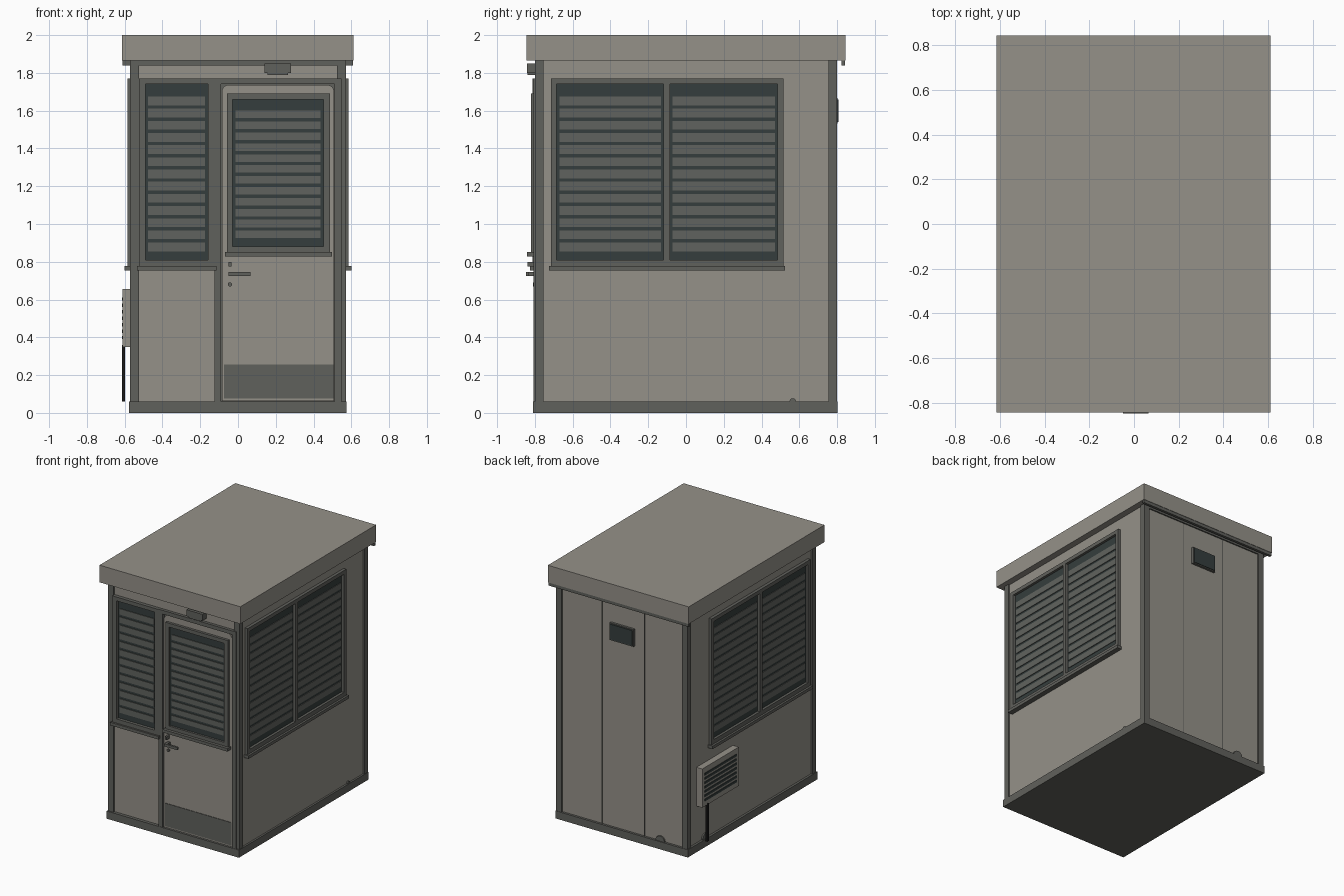
import bpy, bmesh, math
from mathutils import Matrix, Vector

if "Cube" in bpy.data.objects:
    bpy.data.objects.remove(bpy.data.objects["Cube"])


def material(name, rgb):
    m = bpy.data.materials.new(name)
    m.diffuse_color = (*rgb, 1)
    m.use_nodes = True
    m.node_tree.nodes["Principled BSDF"].inputs["Base Color"].default_value = m.diffuse_color
    return m


LIGHT = material("warm_grey_panel", (0.30, 0.285, 0.25))
DARK = material("dark_grey_frame", (0.118, 0.119, 0.107))
SLAT = material("blind_grey", (0.118, 0.124, 0.113))
GLASS = material("dark_glass", (0.036, 0.048, 0.047))
BLACK = material("black_rubber", (0.010, 0.010, 0.010))


def finish(name, bm, mat):
    bmesh.ops.recalc_face_normals(bm, faces=bm.faces)
    me = bpy.data.meshes.new(name)
    bm.to_mesh(me)
    bm.free()
    me.materials.append(mat)
    ob = bpy.data.objects.new(name, me)
    bpy.context.collection.objects.link(ob)
    return ob


def boxes(name, mat, *specs):
    """One object made of boxes given as (x0, x1, y0, y1, z0, z1)."""
    bm = bmesh.new()
    for x0, x1, y0, y1, z0, z1 in specs:
        size = Matrix.Diagonal((abs(x1 - x0), abs(y1 - y0), abs(z1 - z0), 1))
        mid = Vector((x0 + x1, y0 + y1, z0 + z1)) / 2
        bmesh.ops.create_cube(bm, size=1, matrix=Matrix.Translation(mid) @ size)
    return finish(name, bm, mat)


def on(side, u0, u1, d0, d1, z0, z1):
    """Box on a wall: u runs along the wall, d is distance outwards from the centre."""
    return {"front": (u0, u1, -d0, -d1, z0, z1), "back": (u0, u1, d0, d1, z0, z1),
            "right": (d0, d1, u0, u1, z0, z1), "left": (-d0, -d1, u0, u1, z0, z1)}[side]


def disc(name, mat, side, u, d, z, r, depth):
    """Round plate lying on a wall."""
    bm = bmesh.new()
    bmesh.ops.create_cone(bm, cap_ends=True, segments=24, radius1=r, radius2=r, depth=depth)
    axis = {"front": (0, -1, 0), "back": (0, 1, 0), "right": (1, 0, 0), "left": (-1, 0, 0)}[side]
    rot = Vector((0, 0, 1)).rotation_difference(Vector(axis)).to_matrix().to_4x4()
    x, _, y, _, zz, _ = on(side, u, u, d, d, z, z)
    bm.transform(Matrix.Translation((x, y, zz)) @ rot)
    ob = finish(name, bm, mat)
    bpy.ops.object.select_all(action="DESELECT")
    ob.select_set(True)
    bpy.context.view_layer.objects.active = ob
    bpy.ops.object.shade_smooth_by_angle(angle=math.radians(35))


def window(name, side, p, outer, inner, slat_z, count, depth, sill_out, mullion=None):
    """Framed window with glass, blind slats and a sill."""
    u0, u1, z0, z1 = outer
    a0, a1, b0, b1 = inner
    d = p + depth
    bars = [on(side, u0, a0, p, d, z0, z1), on(side, a1, u1, p, d, z0, z1),
            on(side, a0, a1, p, d, z0, b0), on(side, a0, a1, p, d, b1, z1)]
    panes = [(a0, a1)]
    if mullion:
        bars.append(on(side, *mullion, p, d, b0, b1))
        panes = [(a0, mullion[0]), (mullion[1], a1)]
    boxes(name + "_frame", DARK, *bars)
    boxes(name + "_glass", GLASS, on(side, a0, a1, p, p + 0.004, b0, b1))
    pitch = (slat_z[1] - slat_z[0] + 0.018) / count
    slats = []
    for c0, c1 in panes:
        for i in range(count):
            z = slat_z[0] + i * pitch
            slats.append(on(side, c0 + 0.014, c1 - 0.014, p + 0.002, p + 0.009, z, z + pitch - 0.018))
    boxes(name + "_blind", SLAT, *slats)
    boxes(name + "_sill", DARK, on(side, u0 - 0.01, u1 + 0.01, p, p + sill_out, z0 - 0.012, z0 + 0.012))


# Base, body, roof
boxes("base", DARK, (-0.578, 0.575, -0.81, 0.803, 0, 0.06))
boxes("wall_body", LIGHT, (-0.56, 0.56, -0.785, 0.785, 0.05, 1.87))
boxes("roof", LIGHT, (-0.615, 0.612, -0.845, 0.845, 1.865, 2.0))
boxes("back_gutter", DARK, (-0.612, 0.609, 0.822, 0.842, 1.84, 1.866))
boxes("front_top_rail", DARK, (-0.57, 0.57, -0.80, -0.78, 1.84, 1.866))
boxes("back_top_rail", DARK, (-0.57, 0.57, 0.78, 0.795, 1.845, 1.866))

# Corner posts
boxes("corner_posts", DARK, *[(sx * 0.525, sx * 0.572, sy * 0.755, sy * 0.80, 0.05, 1.866)
                              for sx in (-1, 1) for sy in (-1, 1)])

# Back wall: panel seams and small vent window
boxes("back_panel_seams", DARK, *[(x - 0.003, x + 0.003, 0.78, 0.787, 0.06, 1.85) for x in (-0.188, 0.183)])
boxes("back_vent", GLASS, (-0.097, 0.097, 0.78, 0.808, 1.54, 1.66))
boxes("back_vent_frame", DARK,
      (-0.105, 0.105, 0.78, 0.803, 1.532, 1.545), (-0.105, 0.105, 0.78, 0.803, 1.655, 1.668),
      (-0.105, -0.092, 0.78, 0.803, 1.532, 1.668), (0.092, 0.105, 0.78, 0.803, 1.532, 1.668))

# Side windows (mirrored) and front window
for side in ("right", "left"):
    window(side + "_window", side, 0.56, (-0.715, 0.515, 0.765, 1.77), (-0.685, 0.485, 0.81, 1.74),
           (0.855, 1.675), 13, 0.024, 0.04, (-0.118, -0.085))
window("front_window", "front", 0.785, (-0.525, -0.125, 0.765, 1.77), (-0.49, -0.16, 0.81, 1.74),
       (0.855, 1.675), 13, 0.028, 0.042)

# Door frame with a dark rebate behind the leaf
boxes("door_frame", DARK,
      (-0.125, -0.09, -0.78, -0.808, 0.06, 1.77), (0.512, 0.548, -0.78, -0.808, 0.06, 1.77),
      (-0.09, 0.512, -0.78, -0.808, 1.74, 1.77), (-0.09, 0.512, -0.78, -0.789, 0.06, 1.74))

# Door leaf with rounded top corners
bm = bmesh.new()
pts = [(-0.085, 0.064), (0.508, 0.064)]
for cx, start in ((0.473, 0), (-0.05, 90)):
    pts += [(cx + 0.035 * math.cos(math.radians(start + 15 * k)),
             1.701 + 0.035 * math.sin(math.radians(start + 15 * k))) for k in range(7)]
face = bm.faces.new([bm.verts.new((x, -0.80, z)) for x, z in pts])
ext = bmesh.ops.extrude_face_region(bm, geom=[face])
bmesh.ops.translate(bm, vec=(0, 0.015, 0), verts=[v for v in ext["geom"] if isinstance(v, bmesh.types.BMVert)])
finish("door_leaf", bm, LIGHT)

# Door fittings
window("door_window", "front", 0.80, (-0.058, 0.488, 0.84, 1.69), (-0.028, 0.452, 0.88, 1.66),
       (0.925, 1.60), 12, 0.02, 0.043)
boxes("door_kick_plate", DARK, (-0.075, 0.505, -0.79, -0.804, 0.075, 0.255))
boxes("door_handle", DARK, (-0.05, 0.065, -0.833, -0.848, 0.725, 0.746),
      (-0.05, -0.03, -0.80, -0.84, 0.725, 0.746))
boxes("door_latch", DARK, (-0.05, -0.035, -0.80, -0.84, 0.775, 0.80))
disc("door_lock", DARK, "front", -0.043, 0.804, 0.68, 0.011, 0.014)

# Lamp over the door
boxes("door_lamp", DARK, (0.14, 0.28, -0.795, -0.842, 1.80, 1.85), (0.155, 0.265, -0.80, -0.838, 1.788, 1.80))

# Air conditioner on the left wall
boxes("air_unit_body", LIGHT, (-0.55, -0.611, 0.215, 0.67, 0.35, 0.655))
boxes("air_unit_grille", GLASS, *[(-0.60, -0.615, 0.245, 0.64, z, z + 0.018)
                                  for z in (0.39 + 0.034 * i for i in range(7))])
boxes("air_unit_pipe", BLACK, (-0.597, -0.613, 0.592, 0.612, 0.06, 0.36))

# Cable entry covers just above the base
disc("back_cable_cover", DARK, "back", -0.33, 0.789, 0.06, 0.04, 0.014)
disc("left_cable_cover", DARK, "left", 0.57, 0.564, 0.06, 0.04, 0.014)
disc("right_cable_cover", DARK, "right", 0.565, 0.564, 0.06, 0.017, 0.012)
